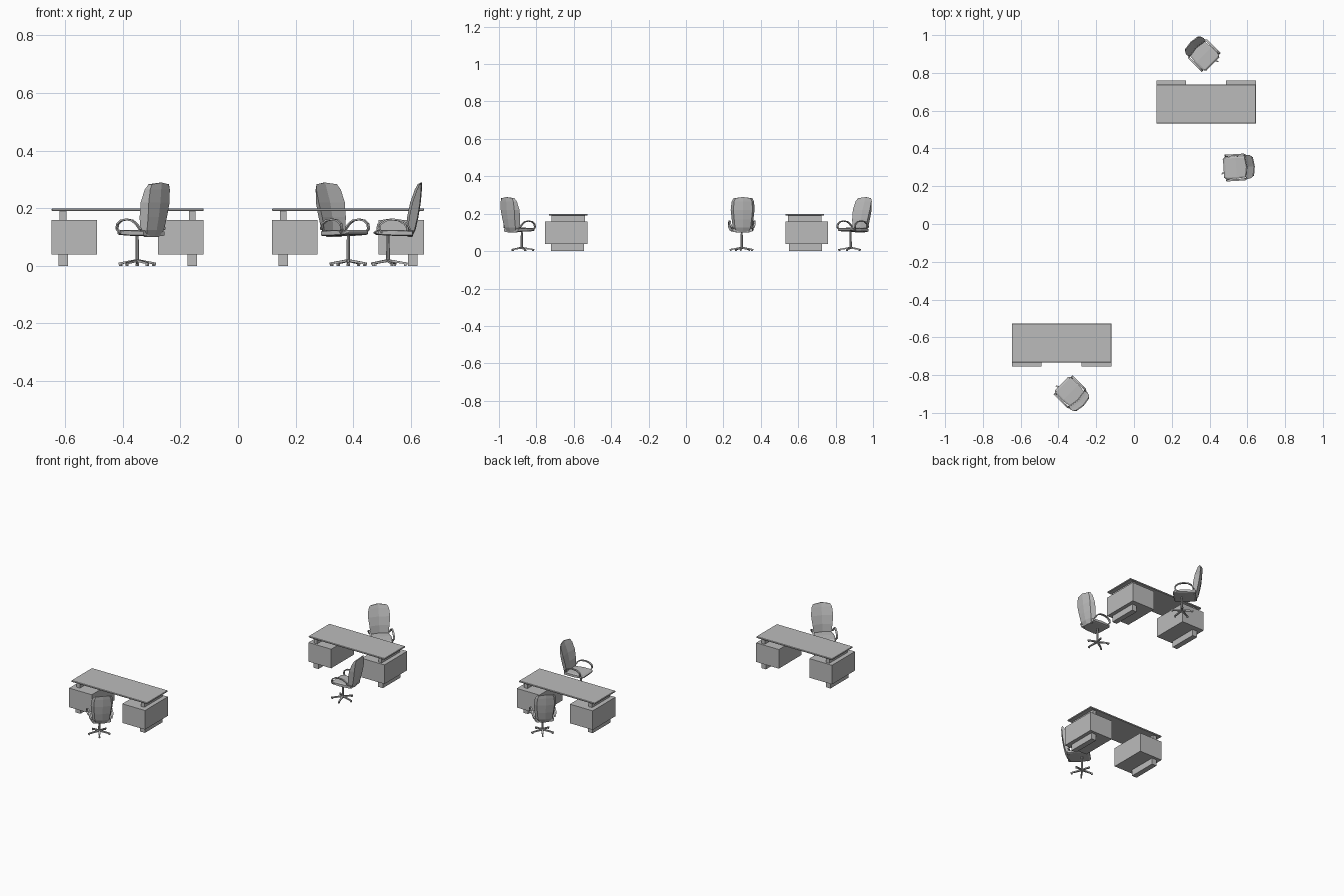
import bpy, bmesh
from math import radians, sin, cos
from mathutils import Matrix, Vector

cube = bpy.data.objects.get("Cube")
if cube:
    bpy.data.objects.remove(cube, do_unlink=True)

grey = bpy.data.materials.new("plain grey")
grey.use_nodes = True
GREY = (0.5, 0.5, 0.5, 1)
grey.diffuse_color = GREY
grey.node_tree.nodes["Principled BSDF"].inputs["Base Color"].default_value = GREY


def finish(name, bm, place):
    bmesh.ops.recalc_face_normals(bm, faces=bm.faces[:])
    me = bpy.data.meshes.new(name)
    bm.to_mesh(me)
    bm.free()
    me.materials.append(grey)
    ob = bpy.data.objects.new(name, me)
    bpy.context.collection.objects.link(ob)
    ob.matrix_world = place
    return ob


def box(name, lo, hi, place, bevel=0):
    bm = bmesh.new()
    bmesh.ops.create_cube(bm, size=1)
    lo, hi = Vector(lo), Vector(hi)
    for v in bm.verts:
        v.co = (lo + hi) / 2 + v.co * (hi - lo)
    if bevel:
        bmesh.ops.bevel(bm, geom=bm.edges[:], offset=bevel, segments=1, affect='EDGES')
    return finish(name, bm, place)


def loft(name, rings, place):
    """Skin a stack of equal-length point rings and cap both ends."""
    bm = bmesh.new()
    rows = [[bm.verts.new(p) for p in ring] for ring in rings]
    n = len(rows[0])
    for a, b in zip(rows, rows[1:]):
        for i in range(n):
            j = (i + 1) % n
            bm.faces.new((a[i], a[j], b[j], b[i]))
    bm.faces.new(rows[0][::-1])
    bm.faces.new(rows[-1])
    return finish(name, bm, place)


def desk(name, place):
    box(name + "_top", (-.264, -.093, .19), (.264, .113, .199), place, .002)
    for side, s in (("left", 1), ("right", -1)):
        def part(label, x0, x1, y0, y1, z0, z1):
            a, b = sorted((s * x0, s * x1))
            box(f"{name}_{side}_{label}", (a, y0, z0), (b, y1, z1), place)
        part("pedestal", .106, .264, -.114, .113, .039, .159)
        part("plinth", .208, .241, -.082, .095, 0, .039)
        part("spacer", .213, .236, -.08, .1, .159, .19)


def chair(name, place):
    # five-legged base
    for k in range(5):
        a = radians(-63 + 72 * k)
        out, across = Vector((cos(a), sin(a), 0)), Vector((-sin(a), cos(a), 0))
        rings = []
        for r, w, z0, z1 in ((0, .006, .014, .023), (.05, .004, .007, .014), (.067, .003, .005, .011)):
            rings.append([out * r + across * s * w + Vector((0, 0, z))
                          for s, z in ((-1, z0), (1, z0), (1, z1), (-1, z1))])
        loft(f"{name}_leg_{k + 1}", rings, place)
        c = out * .06
        box(f"{name}_caster_{k + 1}", (c.x - .004, c.y - .004, 0), (c.x + .004, c.y + .004, .008), place)

    # gas column
    bm = bmesh.new()
    bmesh.ops.create_cone(bm, cap_ends=True, segments=8, radius1=.007, radius2=.005, depth=.095,
                          matrix=Matrix.Translation((0, 0, .06)))
    finish(name + "_column", bm, place)

    # cushion, rounded at the front
    seat = []
    for y, w, z0, z1 in ((-.047, .05, .111, .117), (-.037, .058, .107, .124),
                         (.02, .06, .104, .125), (.082, .052, .103, .122)):
        seat.append([(-w, y, z0 + .003), (-w * .85, y, z0), (w * .85, y, z0), (w, y, z0 + .003),
                     (w, y, z1 - .003), (w * .85, y, z1), (-w * .85, y, z1), (-w, y, z1 - .003)])
    loft(name + "_seat", seat, place)

    # dished backrest, widest near the top
    back = []
    for z, w, front, rear in ((.1, .036, .076, .084), (.125, .052, .072, .096), (.17, .058, .076, .106),
                              (.22, .064, .087, .114), (.265, .06, .103, .118), (.283, .05, .112, .119)):
        crown = .006 if z > .28 else 0
        back.append([(-w, front - .006, z), (0, front + .002, z + crown), (w, front - .006, z),
                     (w * .8, rear - .006, z), (0, rear, z + crown), (-w * .8, rear - .006, z)])
    loft(name + "_backrest", back, place)

    # looped armrests
    path = ((-.022, .112), (-.034, .128), (-.03, .145), (-.012, .157), (.014, .161),
            (.042, .157), (.062, .145), (.074, .125))
    pts = [Vector((0, y, z)) for y, z in path]
    for side, s in (("left", 1), ("right", -1)):
        rings = []
        for i, p in enumerate(pts):
            t = (pts[min(i + 1, len(pts) - 1)] - pts[max(i - 1, 0)]).normalized()
            n = Vector((0, -t.z, t.y)) * .003
            x = s * (.058 if i in (0, len(pts) - 1) else .066)
            rings.append([p + n * b + Vector((x + a * .005, 0, 0))
                          for a, b in ((-1, -1), (1, -1), (1, 1), (-1, 1))])
        loft(f"{name}_{side}_armrest", rings, place)


def at(x, y, degrees):
    return Matrix.Translation((x, y, 0)) @ Matrix.Rotation(radians(degrees), 4, 'Z')


desk("front_desk", at(-.383, -.64, 0))
desk("rear_desk", at(.382, .645, 180))
chair("front_desk_chair", at(-.35, -.878, 225))
chair("rear_desk_chair", at(.383, .88, 45))
chair("visitor_chair", at(.521, .298, -86.5))
